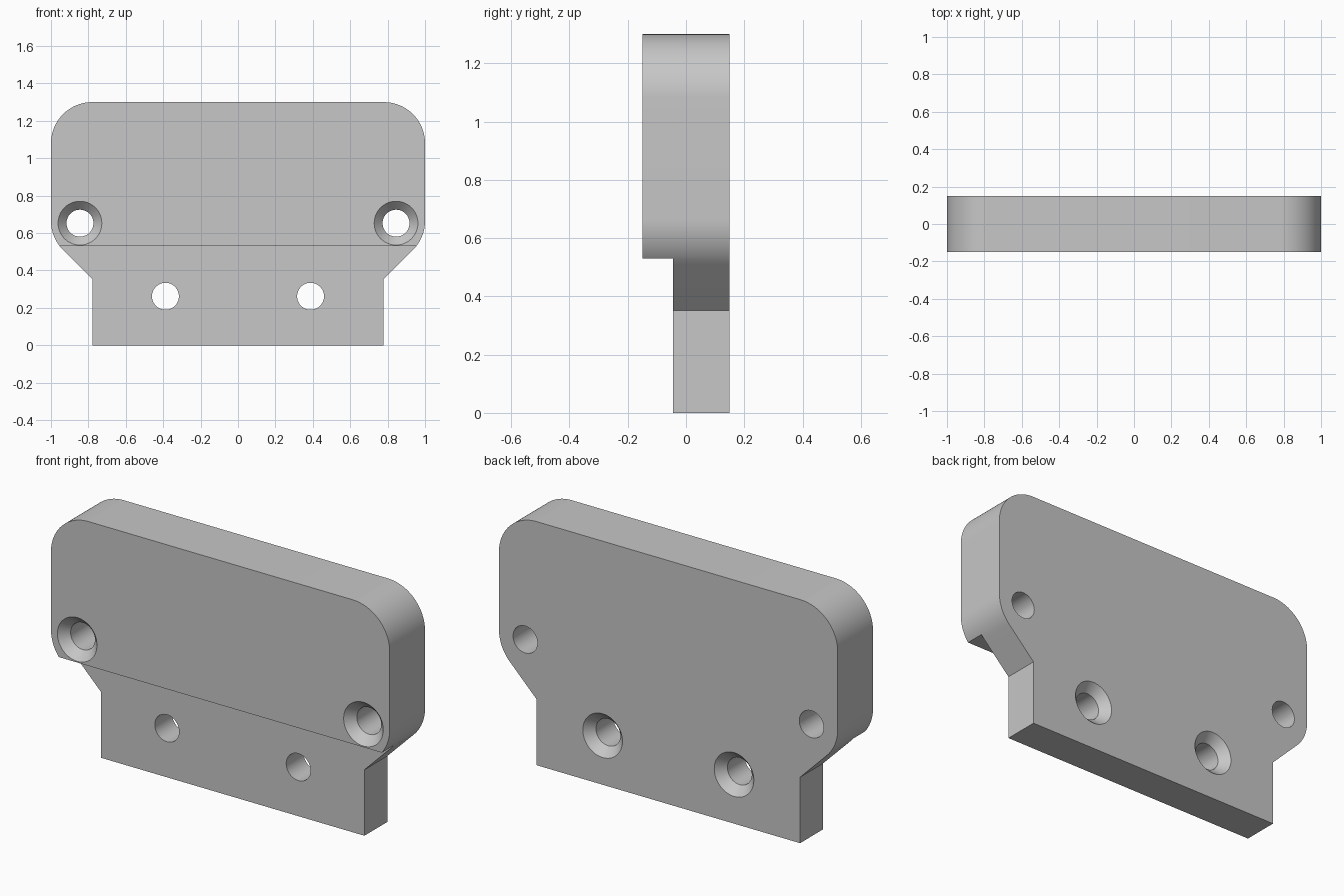
import bpy, bmesh, math
from mathutils import Vector, Matrix

cube = bpy.data.objects.get("Cube")
if cube:
    bpy.data.objects.remove(cube, do_unlink=True)

HALF_DEPTH, HEIGHT = 0.149, 1.3
STEP_Y, STEP_Z = -0.045, 0.53
FILLET = 0.22
HOLE_R, SINK_R, SINK_DEPTH = 0.072, 0.117, 0.047

grey = bpy.data.materials.new("light_grey")
grey.use_nodes = True
COLOUR = (0.57, 0.57, 0.57, 1)
grey.diffuse_color = COLOUR
grey.node_tree.nodes["Principled BSDF"].inputs["Base Color"].default_value = COLOUR


def to_object(name, bm):
    bmesh.ops.recalc_face_normals(bm, faces=bm.faces)
    mesh = bpy.data.meshes.new(name)
    bm.to_mesh(mesh)
    bm.free()
    mesh.materials.append(grey)
    obj = bpy.data.objects.new(name, mesh)
    bpy.context.collection.objects.link(obj)
    return obj


def arc(cx, cz, r, start, end, steps):
    angles = [math.radians(start + (end - start) * i / steps) for i in range(steps + 1)]
    return [(cx + r * math.cos(a), cz + r * math.sin(a)) for a in angles]


def make_plate():
    # Half outline: narrow tab, sloped shoulder, rounded side and top corner
    foot_x, foot_z = 0.778, 0.352
    corner_z = foot_z + 1 - foot_x
    low_z = corner_z + FILLET * math.tan(math.radians(22.5))
    half = [(foot_x, 0), (foot_x, foot_z)]
    half += arc(1 - FILLET, low_z, FILLET, -45, 0, 12)
    half += arc(1 - FILLET, HEIGHT - FILLET, FILLET, 0, 90, 24)
    outline = half + [(-x, z) for x, z in reversed(half)]
    bm = bmesh.new()
    face = bm.faces.new([bm.verts.new((x, -HALF_DEPTH, z)) for x, z in outline])
    side = bmesh.ops.extrude_face_region(bm, geom=[face])["geom"]
    verts = [v for v in side if isinstance(v, bmesh.types.BMVert)]
    bmesh.ops.translate(bm, verts=verts, vec=(0, 2 * HALF_DEPTH, 0))
    return to_object("mounting_plate", bm)


def step_cutter():
    bm = bmesh.new()
    bmesh.ops.create_cube(bm, size=1)
    bmesh.ops.scale(bm, verts=bm.verts, vec=(3, 1, 2))
    bmesh.ops.translate(bm, verts=bm.verts, vec=(0, STEP_Y - 0.5, STEP_Z - 1))
    return to_object("step_cutter", bm)


def screw_cutter(x, z, facing):
    # Countersunk hole; facing is -1 when the sink opens at the front, 1 at the back
    mouth = HALF_DEPTH * facing
    extra = 0.02
    rings = [(SINK_R + extra * (SINK_R - HOLE_R) / SINK_DEPTH, mouth + extra * facing),
             (HOLE_R, mouth - SINK_DEPTH * facing),
             (HOLE_R, -mouth - 0.1 * facing)]
    bm = bmesh.new()
    n = 48
    loops = []
    for r, y in rings:
        pts = [2 * math.pi * i / n for i in range(n)]
        loops.append([bm.verts.new((x + r * math.cos(a), y, z + r * math.sin(a))) for a in pts])
    for a, b in zip(loops, loops[1:]):
        for i in range(n):
            j = (i + 1) % n
            bm.faces.new((a[i], a[j], b[j], b[i]))
    bm.faces.new(loops[0])
    bm.faces.new(loops[-1])
    return to_object("screw_cutter", bm)


plate = make_plate()
cutters = [step_cutter()]
for s in (-1, 1):
    cutters.append(screw_cutter(s * 0.845, 0.653, -1))
    cutters.append(screw_cutter(s * 0.388, 0.262, 1))

# Cut the step and the screw holes, then bake the result
for cutter in cutters:
    cutter.hide_render = True
    mod = plate.modifiers.new(cutter.name, 'BOOLEAN')
    mod.operation = 'DIFFERENCE'
    mod.solver = 'EXACT'
    mod.object = cutter
bpy.context.view_layer.update()
graph = bpy.context.evaluated_depsgraph_get()
baked = bpy.data.meshes.new_from_object(plate.evaluated_get(graph))
plate.modifiers.clear()
plate.data = baked
for cutter in cutters:
    bpy.data.objects.remove(cutter, do_unlink=True)

# Smooth the rounded corners and holes, keep the edges sharp
bpy.ops.object.select_all(action='DESELECT')
plate.select_set(True)
bpy.context.view_layer.objects.active = plate
bpy.ops.object.shade_smooth_by_angle(angle=math.radians(30))
